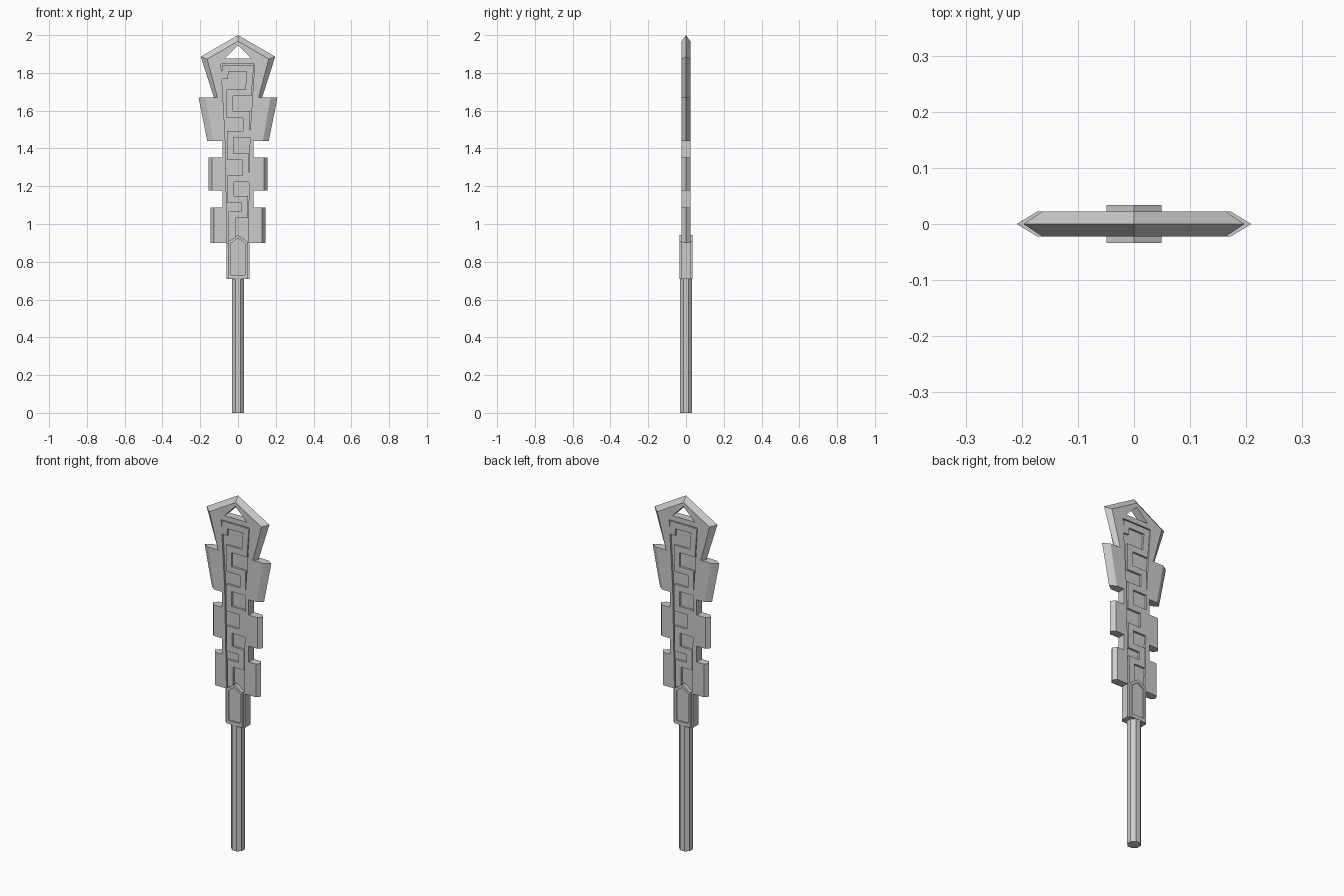
import bpy, bmesh, math
from mathutils import Vector

if "Cube" in bpy.data.objects:
    bpy.data.objects.remove(bpy.data.objects["Cube"])

T = 0.0225      # half thickness of the blade
FLOOR = 0.011   # depth level (|y|) of the recessed panel floor


def loft(name, rings):
    """Closed solid through (y, outline) rings with equal point counts."""
    bm = bmesh.new()
    loops = [[bm.verts.new((x, y, z)) for x, z in pts] for y, pts in rings]
    n = len(loops[0])
    for a, b in zip(loops, loops[1:]):
        for i in range(n):
            j = (i + 1) % n
            bm.faces.new((a[i], a[j], b[j], b[i]))
    bm.faces.new(loops[0])
    bm.faces.new(loops[-1])
    bmesh.ops.recalc_face_normals(bm, faces=bm.faces)
    me = bpy.data.meshes.new(name)
    bm.to_mesh(me)
    bm.free()
    ob = bpy.data.objects.new(name, me)
    bpy.context.collection.objects.link(ob)
    return ob


def prism(name, pts, y0, y1):
    return loft(name, [(y0, pts), (y1, pts)])


def mirrored(half):
    """Right half outline, top to bottom -> full closed outline."""
    return half + [(-x, z) for x, z in reversed(half) if abs(x) > 1e-6]


def cut(ob, cutter):
    mod = ob.modifiers.new("cut", 'BOOLEAN')
    mod.object = cutter
    mod.operation = 'DIFFERENCE'
    mod.solver = 'EXACT'
    bpy.context.view_layer.objects.active = ob
    bpy.ops.object.modifier_apply(modifier=mod.name)
    bpy.data.objects.remove(cutter)


def ribbon(path, w):
    """Outline of a mitred strip of half width w along a path."""
    p = [Vector(q) for q in path]
    left, right = [], []
    for i, q in enumerate(p):
        d0 = (q - p[i - 1]).normalized() if i else (p[1] - q).normalized()
        d1 = (p[i + 1] - q).normalized() if i < len(p) - 1 else d0
        n0, n1 = Vector((-d0.y, d0.x)), Vector((-d1.y, d1.x))
        m = (n0 + n1) / (1 + n0.dot(n1))
        left.append(tuple(q + m * w))
        right.append(tuple(q - m * w))
    return left + right[::-1]


# Blade: (edge x, edge z, face x, face z) down the right side
half = [
    (0, 2.0, 0, 1.968), (0.197, 1.886, 0.163, 1.873),
    (0.128, 1.67, 0.109, 1.67),                                  # head
    (0.209, 1.67, 0.172, 1.67), (0.163, 1.44, 0.132, 1.44),      # upper tooth
    (0.083, 1.44, 0.083, 1.44), (0.083, 1.353, 0.083, 1.353),
    (0.157, 1.353, 0.138, 1.353), (0.157, 1.177, 0.138, 1.177),  # middle tooth
    (0.083, 1.177, 0.083, 1.177), (0.083, 1.087, 0.083, 1.087),
    (0.145, 1.087, 0.128, 1.087), (0.145, 0.90, 0.128, 0.90),    # lower tooth
    (0.061, 0.90, 0.061, 0.90), (0.061, 0.71, 0.061, 0.71),      # neck
]
edge = mirrored([(a, b) for a, b, c, d in half])
face = mirrored([(c, d) for a, b, c, d in half])
blade = loft("blade", [(-T, face), (0, edge), (T, face)])
cut(blade, prism("hole_cutter", [(0, 1.945), (0.07, 1.876), (-0.07, 1.876)], -0.1, 0.1))

# Recessed panel and raised meander strip; the back is the front turned half way
panel = [(-0.09, 1.847), (0.088, 1.847), (0.063, 1.47), (0.053, 0.90),
         (-0.057, 0.90), (-0.068, 1.47)]
path = [(-0.07, 1.767), (-0.068, 1.824), (0.065, 1.824), (0.055, 1.695), (-0.043, 1.695),
        (-0.043, 1.58), (0.045, 1.58), (0.045, 1.475), (-0.041, 1.475),
        (-0.041, 1.356), (0.041, 1.356), (0.041, 1.239), (-0.039, 1.239),
        (-0.039, 1.13), (0.036, 1.13), (0.036, 1.05), (-0.032, 1.05), (-0.032, 0.905)]
strip = ribbon(path, 0.0175)
for s, side in ((1, "front"), (-1, "back")):
    turn = lambda pts: [(s * x, z) for x, z in pts]
    cut(blade, prism("panel_cutter", turn(panel), -s * 0.06, -s * FLOOR))
    prism("meander_strip_" + side, turn(strip), -s * T, -s * (FLOOR - 0.002))

# Collar with a pointed top and an inset on each face
collar = prism("collar", mirrored([(0, 0.942), (0.049, 0.908), (0.049, 0.71)]), -0.034, 0.034)
inset = mirrored([(0, 0.925), (0.037, 0.898), (0.037, 0.73)])
for s in (1, -1):
    cut(collar, prism("inset_cutter", inset, -s * 0.06, -s * 0.026))

# Eight-sided handle
bpy.ops.mesh.primitive_cylinder_add(vertices=8, radius=0.033 / math.cos(math.pi / 8),
                                    depth=0.712, location=(0, 0, 0.356),
                                    rotation=(0, 0, math.pi / 8))
bpy.context.object.name = "handle"
